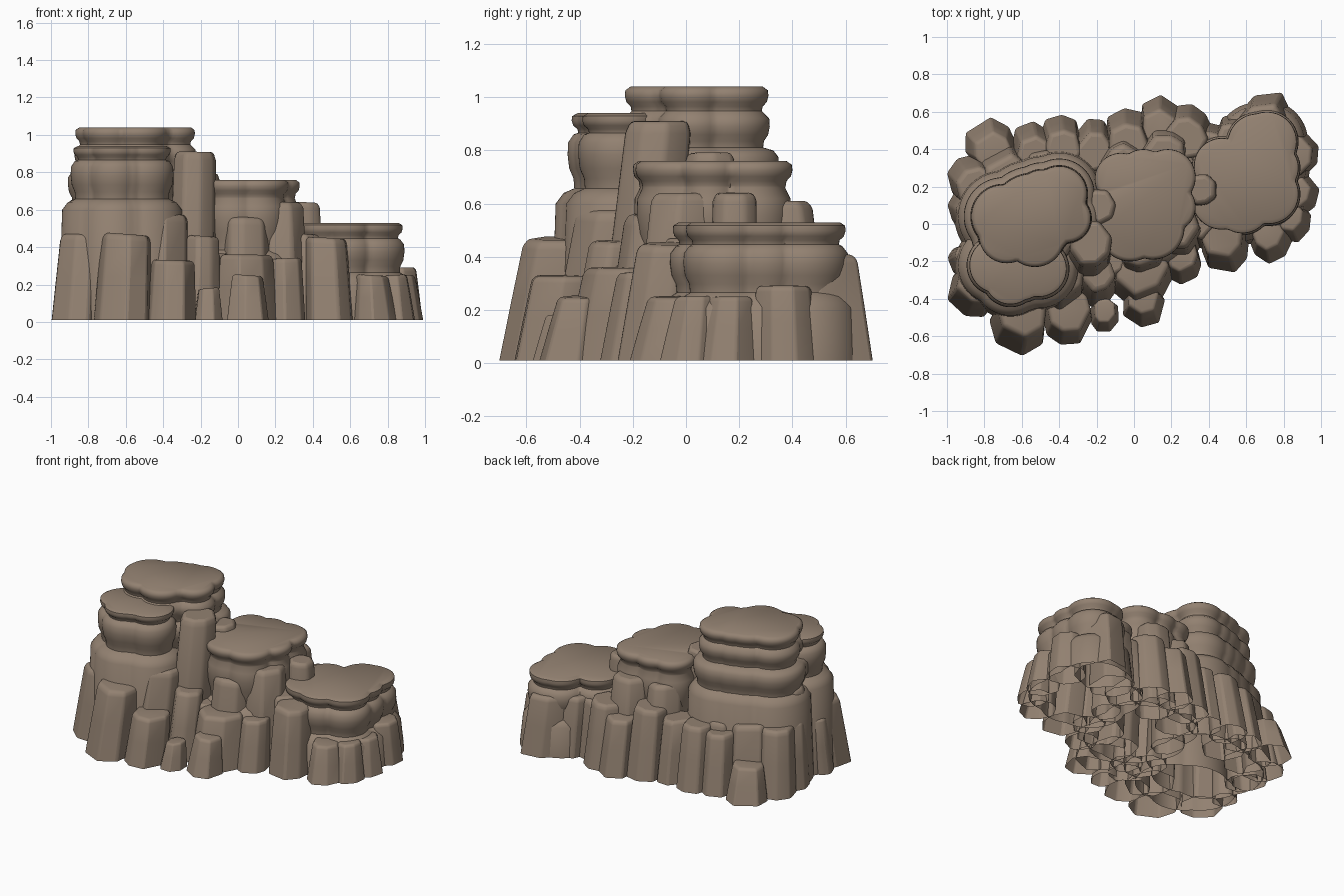
import bpy, bmesh, math, random
from mathutils import Vector

random.seed(4)
if "Cube" in bpy.data.objects:
    bpy.data.objects.remove(bpy.data.objects["Cube"])

GROUND = 0.01
rock = bpy.data.materials.new("brown_rock")
rock.use_nodes = True
colour = (0.29, 0.22, 0.165, 1)
rock.diffuse_color = colour
rock.node_tree.nodes["Principled BSDF"].inputs["Base Color"].default_value = colour


def loft(name, rings, bevel=0.0):
    """Skin closed rings, cap the top and leave the base open."""
    bm = bmesh.new()
    loops = [[bm.verts.new(point) for point in ring] for ring in rings]
    count = len(loops[0])
    for low, high in zip(loops, loops[1:]):
        for i in range(count):
            j = (i + 1) % count
            bm.faces.new((low[i], low[j], high[j], high[i]))
    bm.faces.new(loops[-1])
    mesh = bpy.data.meshes.new(name)
    bm.to_mesh(mesh)
    bm.free()
    mesh.materials.append(rock)
    obj = bpy.data.objects.new(name, mesh)
    bpy.context.collection.objects.link(obj)
    if bevel:
        worn = obj.modifiers.new("worn_edges", "BEVEL")
        worn.width, worn.segments = bevel, 2
        worn.limit_method, worn.angle_limit = "ANGLE", math.radians(25)
    bpy.ops.object.select_all(action="DESELECT")
    obj.select_set(True)
    bpy.context.view_layer.objects.active = obj
    bpy.ops.object.shade_smooth_by_angle(angle=math.radians(50))


def lobed_ring(centre, lobes, grow, height, count=112):
    """Outline of overlapping circles, swept around the centre."""
    ring = []
    for i in range(count):
        angle = math.tau * i / count
        direction = Vector((math.cos(angle), math.sin(angle)))
        reach = 0.05
        for x, y, radius in lobes:
            offset = Vector((x, y)) - centre
            along = offset.dot(direction)
            gap = (radius + grow) ** 2 - (offset.length_squared - along ** 2)
            if gap > 0:
                reach = max(reach, along + math.sqrt(gap))
        point = centre + direction * reach
        ring.append((point.x, point.y, height))
    return ring


def tower(name, lobes, foot, bands):
    """Flared foot, then a stack of top-heavy bands: (top, outset) each."""
    centre = Vector(lobes[0][:2])
    base_top, flare = foot
    profile = [(GROUND, flare + 0.02), (base_top - 0.04, flare), (base_top, flare - 0.03)]
    bottom = base_top
    for top, outset in bands:
        size = top - bottom
        for share, inset in ((0.08, 0.025), (0.25, 0.022), (0.42, 0.006), (0.65, 0), (0.86, 0.002), (1, 0.022)):
            profile.append((bottom + size * share, outset - inset))
        bottom = top
    loft(name, [lobed_ring(centre, lobes, grow, z) for z, grow in profile])


def column(name, x, y, radius, height):
    """Worn prism leaning in towards the ridge; short ones taper the most."""
    sides = random.choice((7, 8))
    turn = random.random()
    spokes = [(math.tau * (i + turn + random.uniform(-0.17, 0.17)) / sides,
               radius * random.uniform(0.98, 1.12)) for i in range(sides)]
    tilt = random.uniform(-0.06, 0.06)
    taper = 0.74 if height < 0.27 else 0.88
    from_ridge = (y - 0.13 - 0.2 * x) / 0.4
    lean_x = -0.08 * x * height
    lean_y = -0.15 * height * max(-1, min(1, from_ridge))
    rings = []
    for rise, scale in ((0, 1), (0.5, (1 + taper) / 2), (0.95, taper), (1, taper - 0.11)):
        ring = []
        for angle, spoke in spokes:
            across = math.cos(angle) * spoke
            deep = math.sin(angle) * spoke * 1.1
            ring.append((x + lean_x * rise + across * scale,
                         y + lean_y * rise + deep * scale,
                         GROUND + (height - GROUND + tilt * across) * rise))
        rings.append(ring)
    loft(name, rings, bevel=0.016)


def column_row(name, specs):
    for number, spec in enumerate(specs, start=1):
        column(f"{name}_{number}", *spec)


# Layered towers with overhanging caps
tower("tall_tower",
      [(-0.54, 0.04, 0.22), (-0.7, 0.04, 0.16), (-0.4, 0.16, 0.14), (-0.49, 0.14, 0.14),
       (-0.36, 0.03, 0.12), (-0.53, -0.07, 0.15), (-0.68, -0.06, 0.14)],
      (0.62, 0.08), [(0.8, 0.05), (0.94, 0.015), (1.04, 0.01)])
tower("front_tower",
      [(-0.62, -0.22, 0.18), (-0.73, -0.22, 0.14), (-0.51, -0.24, 0.14), (-0.66, -0.29, 0.13)],
      (0.64, 0.07), [(0.86, 0.025), (0.94, 0.01)])
tower("middle_tower",
      [(0.04, 0.1, 0.23), (-0.07, 0.24, 0.13), (0.05, 0.26, 0.13), (0.18, 0.25, 0.14),
       (0.2, 0.09, 0.12), (0.1, -0.02, 0.16), (-0.02, -0.03, 0.16), (-0.12, 0.06, 0.12)],
      (0.36, 0.05), [(0.66, 0.005), (0.76, 0.01)])
tower("low_tower",
      [(0.62, 0.24, 0.22), (0.47, 0.31, 0.14), (0.47, 0.13, 0.15), (0.66, 0.43, 0.15),
       (0.71, 0.44, 0.15), (0.72, 0.16, 0.15), (0.74, 0.3, 0.13), (0.58, 0.1, 0.14)],
      (0.25, 0.05), [(0.44, 0.02), (0.53, 0.01)])

# Columns around the towers: x, y, radius, height
column_row("front_column", [
    (-0.62, -0.52, 0.155, 0.47), (-0.36, -0.5, 0.13, 0.33), (-0.16, -0.49, 0.08, 0.18),
    (0.05, -0.43, 0.11, 0.25), (-0.42, -0.34, 0.15, 0.58), (-0.2, -0.33, 0.1, 0.46),
    (0.04, -0.27, 0.16, 0.36), (-0.14, -0.24, 0.1, 0.37), (0.26, -0.21, 0.1, 0.34)])
column_row("tall_column", [
    (-0.25, -0.19, 0.13, 0.91), (-0.2, 0.1, 0.1, 0.79),
    (0.04, -0.15, 0.14, 0.56), (0.23, -0.05, 0.14, 0.64)])
column_row("right_column", [
    (-0.86, -0.36, 0.13, 0.47), (-0.91, -0.19, 0.08, 0.39),
    (-0.86, 0.04, 0.1, 0.66), (-0.89, 0.08, 0.1, 0.45), (-0.87, 0.24, 0.12, 0.45)])
column_row("left_column", [
    (0.49, -0.11, 0.13, 0.45), (0.38, 0.18, 0.09, 0.64), (0.73, -0.08, 0.11, 0.25),
    (0.85, 0.02, 0.1, 0.25), (0.89, 0.16, 0.1, 0.25), (0.87, 0.38, 0.11, 0.29),
    (0.36, -0.02, 0.1, 0.47)])
column_row("back_column", [
    (0.71, 0.53, 0.16, 0.41), (0.56, 0.45, 0.13, 0.41), (0.42, 0.41, 0.12, 0.4),
    (0.29, 0.51, 0.12, 0.44), (0.14, 0.56, 0.11, 0.38), (0.17, 0.41, 0.13, 0.61),
    (-0.03, 0.49, 0.12, 0.47), (-0.06, 0.35, 0.13, 0.6), (-0.22, 0.44, 0.11, 0.42),
    (-0.39, 0.46, 0.11, 0.43), (-0.54, 0.43, 0.11, 0.4), (-0.77, 0.42, 0.13, 0.24),
    (-0.7, 0.27, 0.15, 0.46), (-0.5, 0.3, 0.14, 0.45)])
